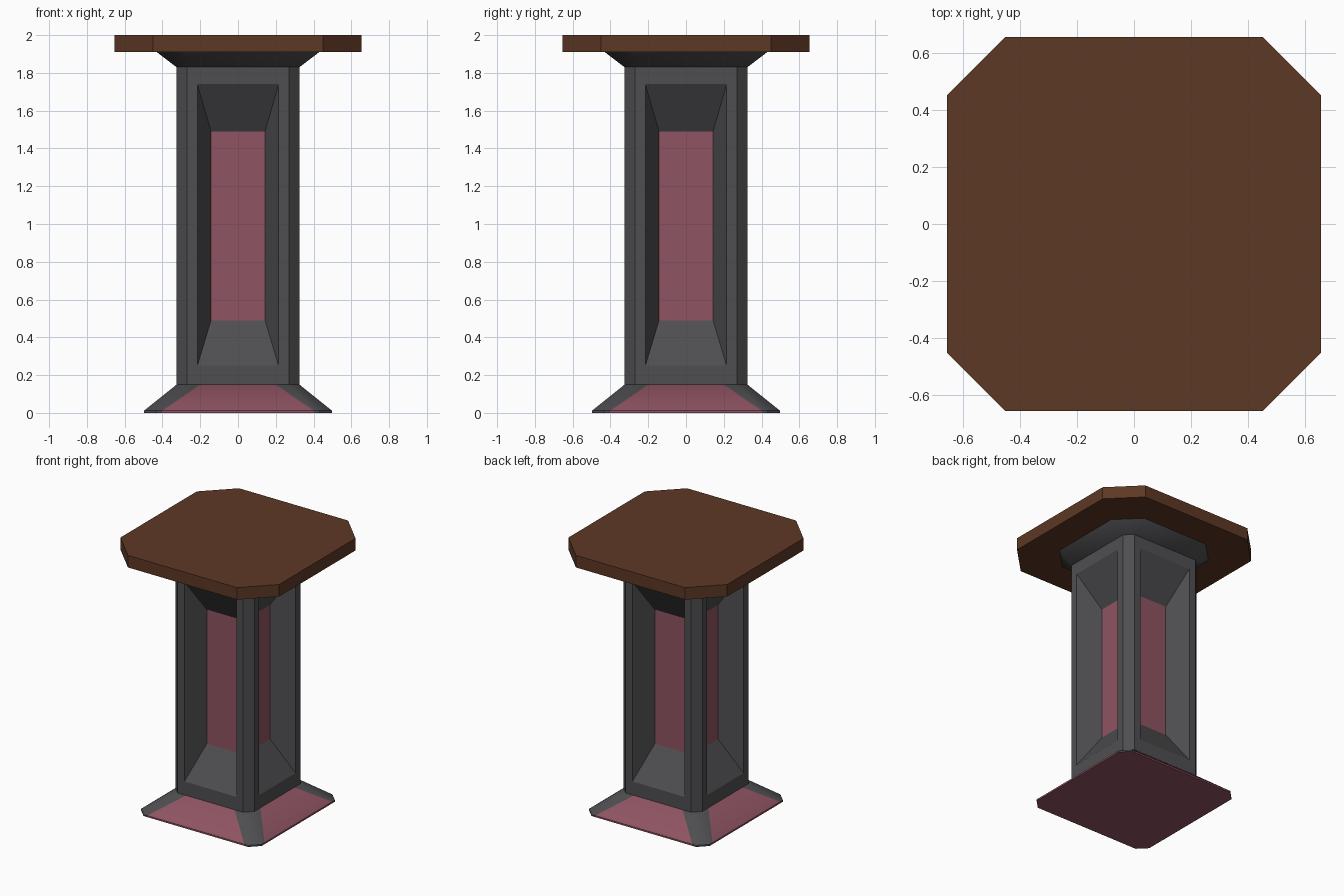
import bpy, bmesh, math
from mathutils import Matrix

if "Cube" in bpy.data.objects:
    bpy.data.objects.remove(bpy.data.objects["Cube"])


def material(name, rgb):
    m = bpy.data.materials.new(name)
    m.diffuse_color = (*rgb, 1)
    m.use_nodes = True
    m.node_tree.nodes["Principled BSDF"].inputs["Base Color"].default_value = m.diffuse_color
    return m


GREY = material("dark grey", (0.078, 0.078, 0.084))
PINK = material("dusty pink", (0.275, 0.088, 0.122))
BROWN = material("wood brown", (0.110, 0.040, 0.018))


def ring(z, half, flats):
    """Outline of a chamfered square; flats are x positions along each side."""
    pts = []
    for k in range(4):
        rot = Matrix.Rotation(k * math.pi / 2, 3, 'Z')
        for x in flats:
            p = rot @ Matrix.Translation((x, -half, z)).translation
            pts.append(p)
    return pts


def finish(name, bm, mats, smooth=False):
    bmesh.ops.remove_doubles(bm, verts=bm.verts, dist=0.0001)
    bmesh.ops.recalc_face_normals(bm, faces=bm.faces)
    me = bpy.data.meshes.new(name)
    bm.to_mesh(me)
    bm.free()
    for m in mats:
        me.materials.append(m)
    if smooth:
        for p in me.polygons:
            p.use_smooth = p.material_index == 0 and abs(p.normal.z) < 0.99
        me.set_sharp_from_angle(angle=math.radians(42))
    ob = bpy.data.objects.new(name, me)
    bpy.context.collection.objects.link(ob)
    return ob


def loft(name, rings, mats, smooth=False, rule=None):
    bm = bmesh.new()
    loops = [[bm.verts.new(p) for p in r] for r in rings]
    n = len(loops[0])
    for a, b in zip(loops, loops[1:]):
        for i in range(n):
            j = (i + 1) % n
            f = bm.faces.new((a[i], a[j], b[j], b[i]))
            f.material_index = rule(i) if rule else 0
    bottom = bm.faces.new(loops[0][::-1])
    bottom.material_index = 1 if rule else 0
    bm.faces.new(loops[-1])
    return finish(name, bm, mats, smooth)


# table top: chamfered slab
loft("table_top", [ring(z, 0.655, (-0.45, 0.45)) for z in (1.91, 2.0)], [BROWN])

# flared collar under the top
loft("collar", [ring(1.83, 0.325, (-0.27, 0.27)),
                ring(1.91, 0.43, (-0.27, 0.27))], [GREY], smooth=True)

# flared base: pink middle of each side and underside, grey corners
def base_ring(z, half, flat, pink):
    return ring(z, half, (-flat, -pink, pink, flat))

loft("base", [base_ring(0.0, 0.497, 0.432, 0.405),
              base_ring(0.012, 0.497, 0.432, 0.40),
              base_ring(0.15, 0.325, 0.27, 0.20)],
     [GREY, PINK], smooth=True, rule=lambda i: 1 if i % 4 == 1 else 0)

# column: four sides, each with a deep sloped recess and a pink panel
bm = bmesh.new()
nested = [(0.27, 0.15, 1.83, 0.325),   # half width, low z, high z, distance out
          (0.215, 0.25, 1.74, 0.325),
          (0.143, 0.49, 1.49, 0.163)]
for k in range(4):
    rot = Matrix.Rotation(k * math.pi / 2, 3, 'Z')
    rects = []
    for w, lo, hi, d in nested:
        corners = ((-w, lo), (w, lo), (w, hi), (-w, hi))
        rects.append([bm.verts.new(rot @ Matrix.Translation((x, -d, z)).translation)
                      for x, z in corners])
    for a, b in zip(rects, rects[1:]):
        for i in range(4):
            j = (i + 1) % 4
            bm.faces.new((a[i], a[j], b[j], b[i]))
    bm.faces.new(rects[-1]).material_index = 1
    # chamfered corner strip
    strip = [(0.27, -0.325, 0.15), (0.325, -0.27, 0.15),
             (0.325, -0.27, 1.83), (0.27, -0.325, 1.83)]
    bm.faces.new([bm.verts.new(rot @ Matrix.Translation(p).translation) for p in strip])
finish("column", bm, [GREY, PINK])
